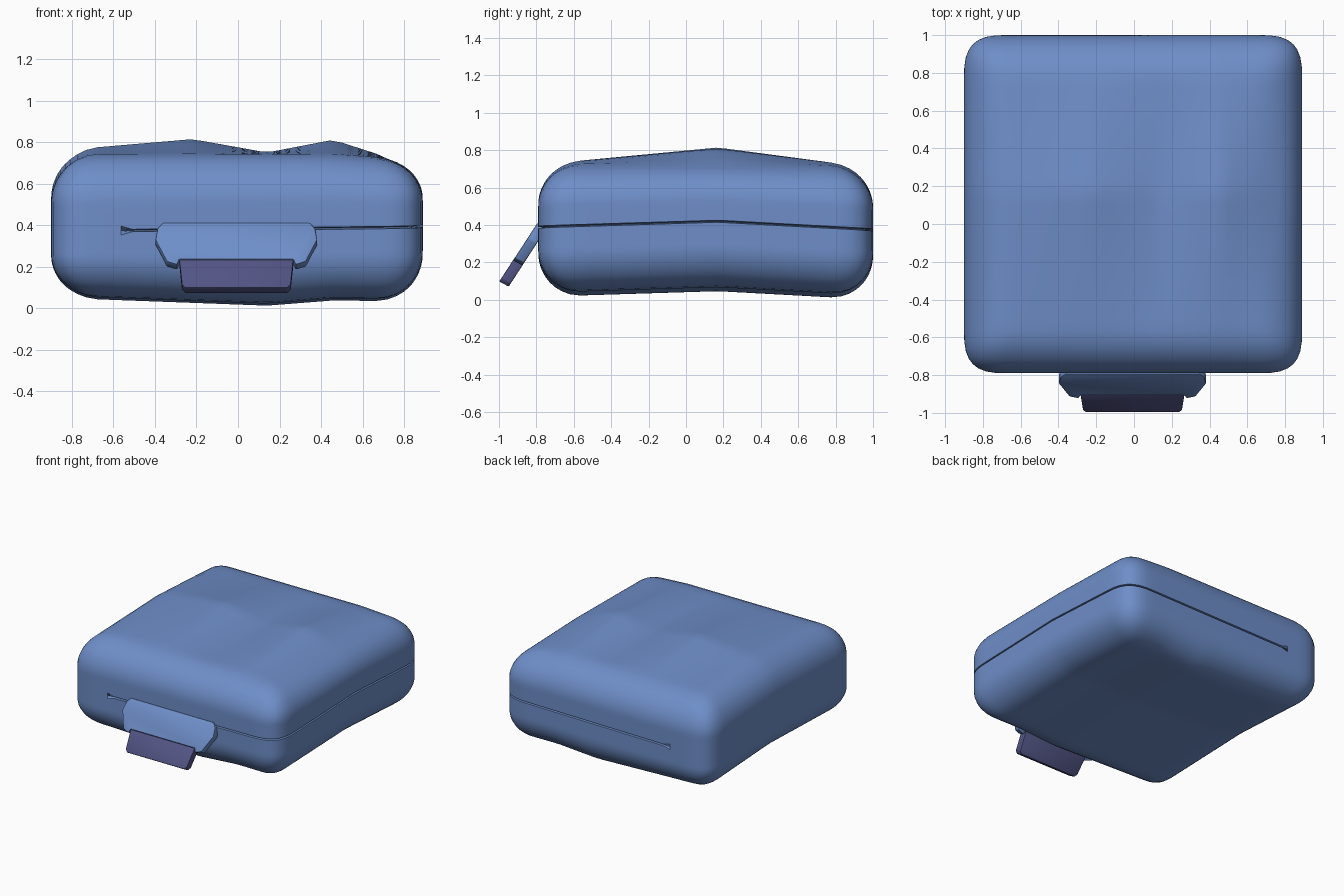
import bpy, bmesh
from mathutils import Vector

if "Cube" in bpy.data.objects:
    bpy.data.objects.remove(bpy.data.objects["Cube"], do_unlink=True)


def make_material(name, rgb):
    mat = bpy.data.materials.new(name)
    mat.use_nodes = True
    mat.diffuse_color = (*rgb, 1)
    mat.node_tree.nodes["Principled BSDF"].inputs["Base Color"].default_value = (*rgb, 1)
    return mat


def make_object(name, bm, mat, angle):
    bmesh.ops.recalc_face_normals(bm, faces=bm.faces)
    mesh = bpy.data.meshes.new(name)
    bm.to_mesh(mesh)
    bm.free()
    mesh.materials.append(mat)
    obj = bpy.data.objects.new(name, mesh)
    bpy.context.collection.objects.link(obj)
    bpy.ops.object.select_all(action="DESELECT")
    obj.select_set(True)
    bpy.context.view_layer.objects.active = obj
    bpy.ops.object.shade_smooth_by_angle(angle=angle)
    return obj


def interp(points, t):
    """Piecewise linear curve, clamped at its ends."""
    if t <= points[0][0]:
        return points[0][1]
    for (a, p), (b, q) in zip(points, points[1:]):
        if t <= b:
            return p + (q - p) * (t - a) / (b - a)
    return points[-1][1]


blue = make_material("cloth blue", (0.156, 0.27, 0.578))
purple = make_material("tab purple", (0.085, 0.09, 0.235))

# Soft body: a gridded box with rounded edges, gently bent and lumpy
HALF = Vector((0.895, 0.895, 0.355))
CENTRE = Vector((-0.005, 0.105, 0.38))
ROUND = 0.23
BEND = [(-0.79, 0), (0.17, 0.03), (1.0, -0.015)]
TOP_LUMPS = [(-0.8, 0), (-0.22, 0.05), (0.14, -0.015), (0.46, 0.047), (0.72, -0.02)]
TOP_FADE = [(-0.6, 0), (0.17, 1), (0.8, 0)]
TOP_TILT = [(0.45, 0), (0.75, -0.02)]
BASE_LUMPS = [(-0.8, 0.025), (0.14, -0.01), (0.46, 0.015), (0.9, 0.01)]
SLIT_START, SLIT_DEPTH, SLIT_HALF = -0.55, 0.045, 0.006


def rounded(p):
    inner = Vector([max(-h + ROUND, min(h - ROUND, c)) for c, h in zip(p, HALF)])
    d = p - inner
    flat = (abs(d.x) ** 3 + abs(d.y) ** 3) ** (1 / 3)
    length = (flat * flat + d.z * d.z) ** 0.5
    return inner + d * (ROUND / length)


bm = bmesh.new()
bmesh.ops.create_cube(bm, size=2)
bmesh.ops.subdivide_edges(bm, edges=bm.edges[:], cuts=31, use_grid_fill=True)
for v in bm.verts:
    u = v.co.copy()
    p = rounded(Vector([a * h for a, h in zip(u, HALF)]))
    # zip slit: runs along the front, the whole right side and the back
    if p.x > SLIT_START and abs(u.z) < 0.07:
        if abs(u.z) < 0.01:
            side = Vector((p.x if abs(u.x) > 0.99 else 0, p.y if abs(u.y) > 0.99 else 0, 0))
            p -= side.normalized() * SLIT_DEPTH
        else:
            p.z = SLIT_HALF if u.z > 0 else -SLIT_HALF
    level = p.z / HALF.z
    p += CENTRE
    p.z += interp(BEND, p.y) + 0.012 * p.x * (1 - abs(level))
    if level > 0:
        p.z += level * (interp(TOP_LUMPS, p.x) * interp(TOP_FADE, p.y) + interp(TOP_TILT, p.x))
    else:
        p.z -= level * interp(BASE_LUMPS, p.x)
    v.co = p
make_object("pouch_body", bm, blue, 0.7)


# Slanted pull tab on the front, made of two extruded outlines
def tab_plate(name, half_outline, mat, lift, bevel):
    outline = half_outline + [(-x, z) for x, z in reversed(half_outline)]
    bm = bmesh.new()
    front = [bm.verts.new((x - 0.008, -0.795 - lift - (0.41 - z) * 0.65, z)) for x, z in outline]
    face = bm.faces.new(front)
    back = bmesh.ops.extrude_face_region(bm, geom=[face])["geom"]
    for v in back:
        if isinstance(v, bmesh.types.BMVert):
            v.co += Vector((0, 0.05 + lift, -0.027))
    bmesh.ops.recalc_face_normals(bm, faces=bm.faces)
    bmesh.ops.bevel(bm, geom=bm.edges[:], offset=bevel, segments=2, affect="EDGES", profile=0.5)
    make_object(name, bm, mat, 0.6)


tab_plate("tab_flap", [(0.355, 0.412), (0.38, 0.385), (0.39, 0.33), (0.335, 0.225),
                       (0.285, 0.21), (0.275, 0.235)], blue, 0, 0.007)
tab_plate("tab_grip", [(0.275, 0.235), (0.262, 0.115), (0.245, 0.098)], purple, 0.001, 0.005)
